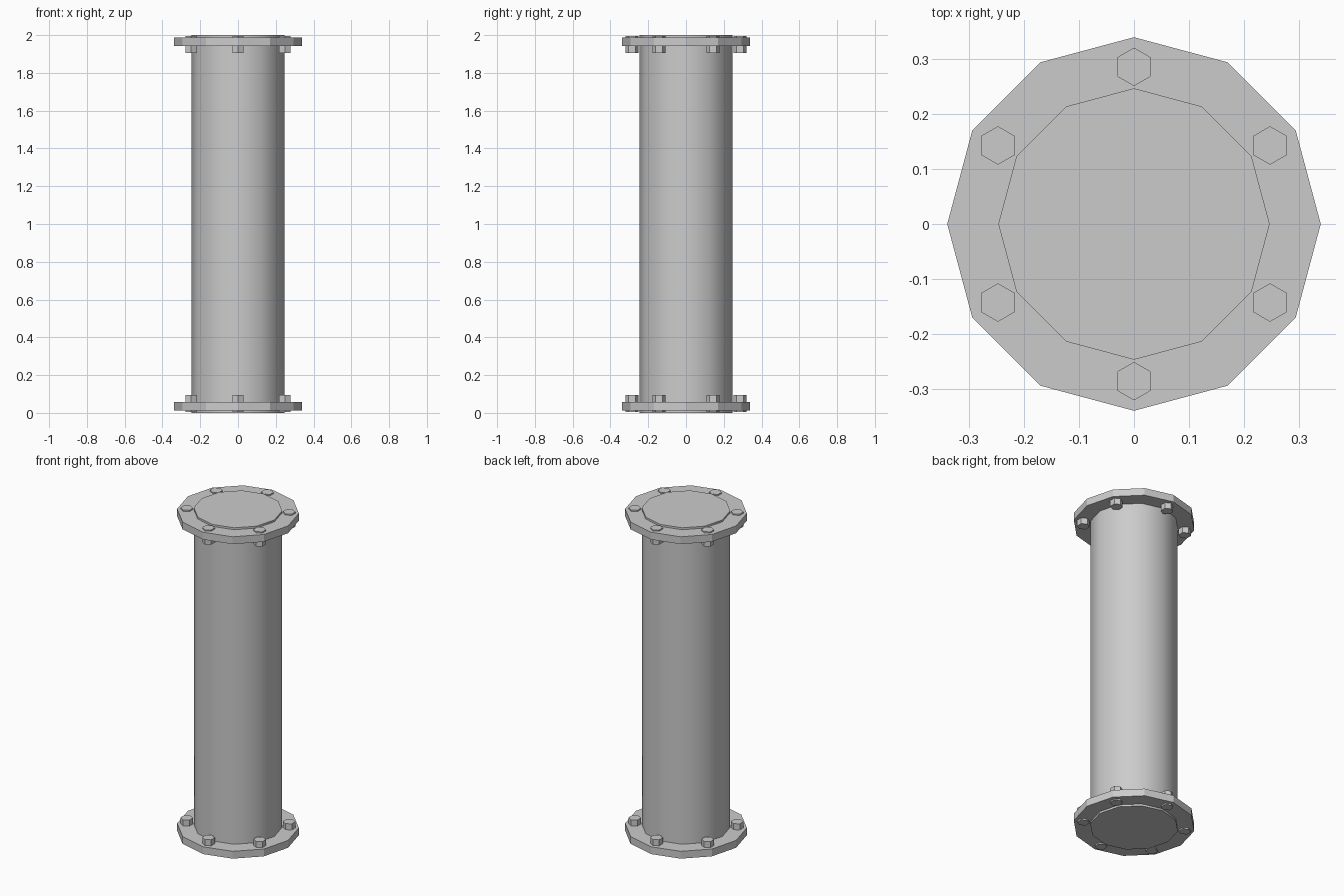
import bpy
from math import radians, cos, sin

if "Cube" in bpy.data.objects:
    bpy.data.objects.remove(bpy.data.objects["Cube"])


def prism(name, sides, radius, z0, z1, x=0.0, y=0.0, turn=0.0, smooth=False):
    """Closed upright prism with its first corner at angle turn (degrees)."""
    pts = [(radius * cos(radians(turn + 360 * i / sides)),
            radius * sin(radians(turn + 360 * i / sides))) for i in range(sides)]
    verts = [(px, py, z) for z in (z0, z1) for px, py in pts]
    faces = [tuple(reversed(range(sides))), tuple(range(sides, 2 * sides))]
    faces += [(i, (i + 1) % sides, sides + (i + 1) % sides, sides + i)
              for i in range(sides)]
    mesh = bpy.data.meshes.new(name)
    mesh.from_pydata(verts, [], faces)
    obj = bpy.data.objects.new(name, mesh)
    obj.location = (x, y, 0)
    bpy.context.collection.objects.link(obj)
    if smooth:
        bpy.ops.object.select_all(action='DESELECT')
        obj.select_set(True)
        bpy.context.view_layer.objects.active = obj
        bpy.ops.object.shade_smooth_by_angle(angle=radians(40))
    return obj


# Main pipe, capped, running through both flanges
prism("pipe", 12, 0.247, 0.0, 2.0, smooth=True)

# Flanges and their rings of six hexagonal bolts
for end in ("bottom", "top"):
    def span(a, b):
        return (a, b) if end == "bottom" else (2 - b, 2 - a)

    prism(end + "_flange", 12, 0.34, *span(0.012, 0.057))
    for i in range(6):
        a = radians(30 + 60 * i)
        prism(f"{end}_bolt_{i + 1}", 6, 0.035, *span(0.004, 0.094),
              x=0.286 * cos(a), y=0.286 * sin(a), turn=30)
